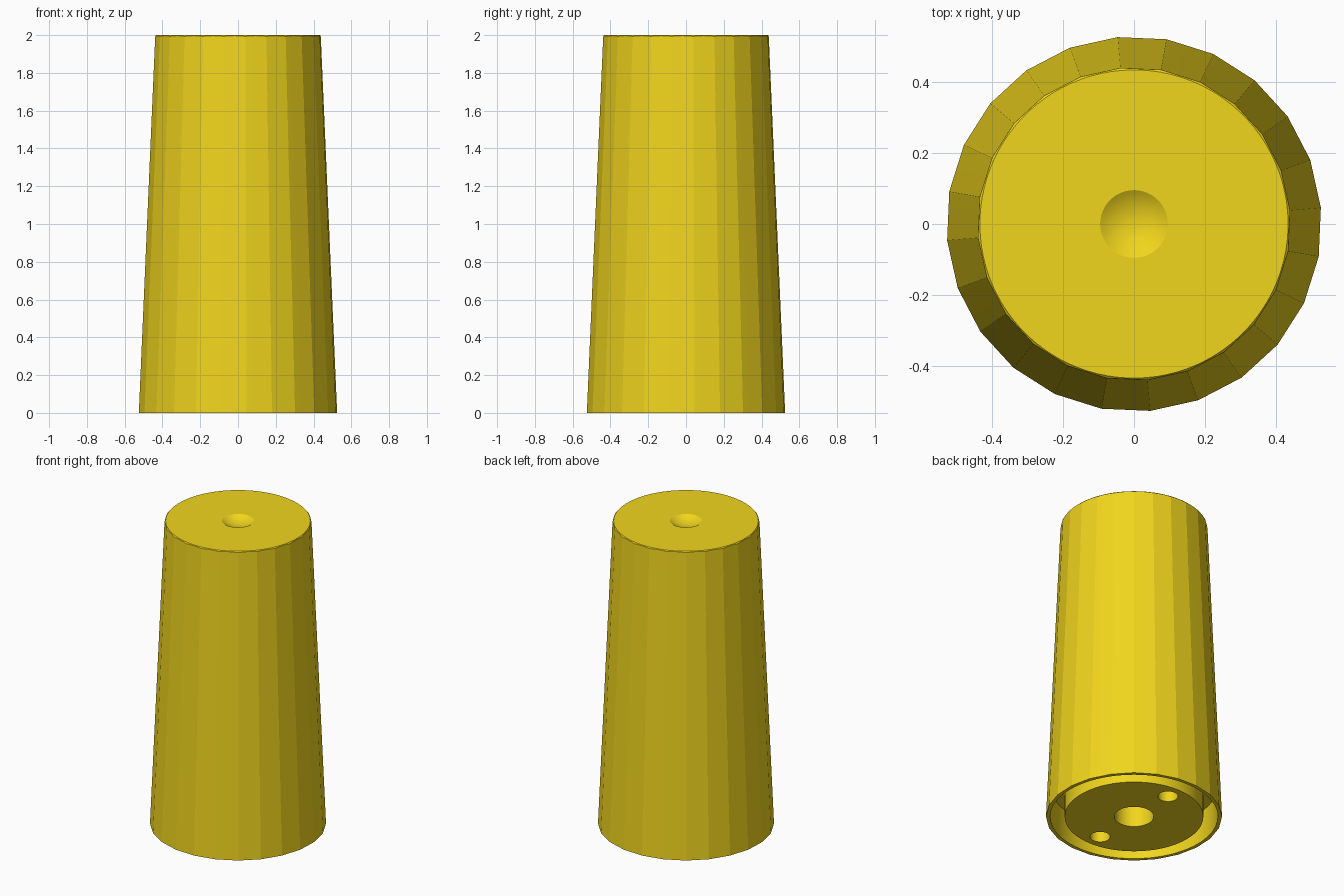
import bpy, bmesh, math

if "Cube" in bpy.data.objects:
    bpy.data.objects.remove(bpy.data.objects["Cube"])

SIDES, SUB = 24, 4            # flat facets, samples per facet
N = SIDES * SUB
TURN = math.radians(5)        # corner offset of the facets
HALF = math.pi / SIDES

yellow = bpy.data.materials.new("yellow_plastic")
yellow.diffuse_color = (0.88, 0.67, 0.012, 1)
yellow.use_nodes = True
yellow.node_tree.nodes["Principled BSDF"].inputs["Base Color"].default_value = yellow.diffuse_color


def ring(bm, r, z, faceted=False, chamfer=None):
    """Ring of N points: a circle, or a 24-gon whose top may be scalloped by a chamfer."""
    out = []
    for i in range(N):
        rad, h = r, z
        if faceted:
            phi = (i % SUB) * 2 * HALF / SUB - HALF
            rad = r * math.cos(HALF) / math.cos(phi)
        if chamfer is not None:
            h = z - (rad - chamfer) * 1.0
        a = TURN + i * 2 * math.pi / N
        out.append(bm.verts.new((rad * math.cos(a), rad * math.sin(a), h)))
    return out


def bridge(bm, a, b):
    for i in range(N):
        j = (i + 1) % N
        bm.faces.new((a[i], a[j], b[j], b[i]))


bm = bmesh.new()
rings = []
# shaft bore, core face and ring groove on the underside
for r, z in [(0.118, 1.0), (0.118, 0), (0.415, 0), (0.415, 0.2), (0.495, 0.2), (0.502, 0)]:
    rings.append(ring(bm, r, z))
# tapered faceted wall with a small round chamfer on top
rings.append(ring(bm, 0.527, 0, True))
rings.append(ring(bm, 0.440, 2, True, 0.433))
rings.append(ring(bm, 0.433, 2))
# spherical dimple in the top
rim, depth = 0.095, 0.03
R = (rim ** 2 + depth ** 2) / (2 * depth)
amax = math.asin(rim / R)
for k in range(8, 0, -1):
    a = amax * k / 8
    rings.append(ring(bm, R * math.sin(a), 2 - depth + R * (1 - math.cos(a))))
for a, b in zip(rings, rings[1:]):
    bridge(bm, a, b)
bm.faces.new(rings[0])
bm.faces.new(rings[-1])
bmesh.ops.recalc_face_normals(bm, faces=bm.faces)
mesh = bpy.data.meshes.new("knob_body")
bm.to_mesh(mesh)
bm.free()
knob = bpy.data.objects.new("knob_body", mesh)
bpy.context.collection.objects.link(knob)
mesh.materials.append(yellow)

# two small blind pin holes beside the bore
for n, y in enumerate((-0.316, 0.316)):
    bpy.ops.mesh.primitive_cylinder_add(vertices=48, radius=0.06, depth=0.6, location=(0, y, 0))
    cutter = bpy.context.object
    cutter.name = f"pin_hole_cutter_{n}"
    cutter.data.materials.append(yellow)
    mod = knob.modifiers.new(f"pin_hole_{n}", 'BOOLEAN')
    mod.operation, mod.solver, mod.object = 'DIFFERENCE', 'EXACT', cutter
    bpy.ops.object.select_all(action='DESELECT')
    knob.select_set(True)
    bpy.context.view_layer.objects.active = knob
    bpy.ops.object.modifier_apply(modifier=mod.name)
    bpy.data.objects.remove(cutter)

bpy.ops.object.shade_smooth_by_angle(angle=math.radians(10))
